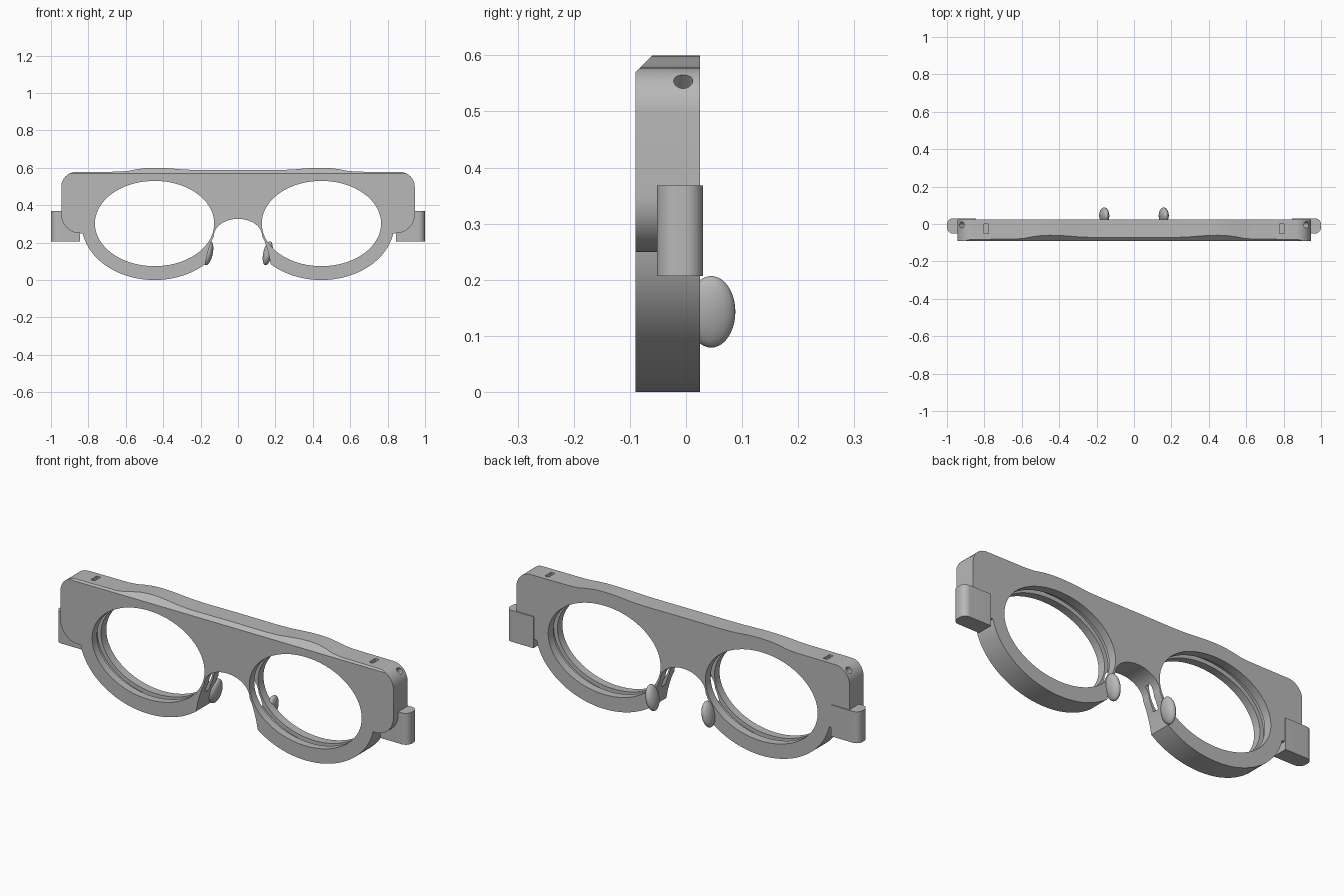
import bpy
import bmesh
from math import sin, cos, radians, pi
from mathutils import Vector

cube = bpy.data.objects.get("Cube")
if cube:
    bpy.data.objects.remove(cube, do_unlink=True)

grey = bpy.data.materials.new("light_grey")
grey.use_nodes = True
grey.diffuse_color = (0.48, 0.48, 0.48, 1)
grey.node_tree.nodes["Principled BSDF"].inputs["Base Color"].default_value = grey.diffuse_color

LENS_X, LENS_Z = 0.446, 0.302
FRONT, BACK = -0.09, 0.025


def arc(cx, cz, rx, rz, start, end, steps):
    """Points along an elliptical arc, angles in degrees."""
    angles = [radians(start + (end - start) * i / steps) for i in range(steps + 1)]
    return [(cx + rx * cos(a), cz + rz * sin(a)) for a in angles]


def prism(name, points, low, high, axis):
    """Extrude a 2D profile along y (x, z points) or z (x, y points)."""
    def place(p, depth):
        return (p[0], depth, p[1]) if axis == "y" else (p[0], p[1], depth)
    bm = bmesh.new()
    bottom = [bm.verts.new(place(p, low)) for p in points]
    top = [bm.verts.new(place(p, high)) for p in points]
    bm.faces.new(bottom)
    bm.faces.new(top)
    for i in range(len(points)):
        j = (i + 1) % len(points)
        bm.faces.new((bottom[i], bottom[j], top[j], top[i]))
    bmesh.ops.recalc_face_normals(bm, faces=bm.faces)
    mesh = bpy.data.meshes.new(name)
    bm.to_mesh(mesh)
    bm.free()
    obj = bpy.data.objects.new(name, mesh)
    bpy.context.collection.objects.link(obj)
    mesh.materials.append(grey)
    return obj


def activate(obj):
    bpy.ops.object.select_all(action="DESELECT")
    obj.select_set(True)
    bpy.context.view_layer.objects.active = obj


def cut(target, cutter):
    """Subtract the cutter from the target and discard it."""
    cutter.hide_render = True
    mod = target.modifiers.new("cut", "BOOLEAN")
    mod.operation = "DIFFERENCE"
    mod.solver = "EXACT"
    mod.object = cutter
    activate(target)
    bpy.ops.object.modifier_apply(modifier=mod.name)
    bpy.data.objects.remove(cutter, do_unlink=True)


def box(location, size, tilt=0):
    bpy.ops.mesh.primitive_cube_add(size=1, location=location, rotation=(tilt, 0, 0))
    obj = bpy.context.object
    obj.scale = size
    bpy.context.view_layer.update()
    return obj


# Half outline of the frame: brow, outer corner, rim, nose edge, bridge arch
half = [(0, 0.589), (0.2, 0.588), (0.28, 0.59), (0.34, 0.595), (0.4, 0.599), (0.45, 0.6),
        (0.5, 0.598), (0.55, 0.591), (0.59, 0.583), (0.64, 0.579)]
half += arc(0.865, 0.498, 0.08, 0.08, 90, 0, 12)
half += arc(0.845, 0.35, 0.1, 0.1, 0, -90, 14)
half += arc(LENS_X, LENS_Z, 0.39, 0.302, -10, -134, 40)
half += [(0.166, 0.13), (0.155, 0.17), (0.143, 0.205)]
half += arc(0, 0.235, 0.129, 0.092, 0, 90, 16)[:-1] + [(0, 0.327)]
outline = half + [(-x, z) for x, z in reversed(half[1:-1])]
frame = prism("frame_front", outline, FRONT, BACK, "y")

# Slanted front edge along the brow
cut(frame, box((0, -0.06 - 0.0707, 0.6 + 0.0707), (2.2, 0.5, 0.2), pi / 4))

for side in (-1, 1):
    # Lens opening with a retaining groove inside it
    cx = side * LENS_X
    cut(frame, prism("lens_opening", arc(cx, LENS_Z, 0.319, 0.228, 0, 360, 72)[:-1], -0.2, 0.2, "y"))
    cut(frame, prism("lens_groove", arc(cx, LENS_Z, 0.34, 0.249, 0, 360, 72)[:-1], -0.05, -0.018, "y"))
    # Small slot in the top edge
    cut(frame, box((side * 0.79, -0.025, 0.57), (0.022, 0.05, 0.08)))
    # Diagonal screw hole in the outer corner
    bpy.ops.mesh.primitive_cylinder_add(vertices=24, radius=0.017, depth=0.1,
                                        location=(side * 0.925, -0.005, 0.558),
                                        rotation=Vector((side, 0, 1)).to_track_quat("Z", "Y").to_euler())
    cut(frame, bpy.context.object)

activate(frame)
bpy.ops.object.shade_smooth_by_angle(angle=radians(30))

for side, label in ((-1, "right"), (1, "left")):
    # Hinge block with a rounded outer end
    profile = [(0.845, 0.03)] + arc(0.968, -0.002, 0.032, 0.032, 90, 0, 10)
    profile += arc(0.965, -0.017, 0.035, 0.035, 0, -90, 10) + [(0.845, -0.052)]
    hinge = prism(label + "_hinge", [(side * x, y) for x, y in profile], 0.207, 0.368, "z")
    activate(hinge)
    bpy.ops.object.shade_smooth_by_angle(angle=radians(30))

    # Nose pad, both leaning the same way
    bpy.ops.mesh.primitive_uv_sphere_add(segments=32, ring_count=20, radius=1,
                                         location=(side * 0.159, 0.045, 0.143),
                                         rotation=(0, radians(12), 0))
    pad = bpy.context.object
    pad.name = label + "_nose_pad"
    pad.scale = (0.024, 0.043, 0.065)
    pad.data.materials.append(grey)
    bpy.ops.object.shade_smooth()
